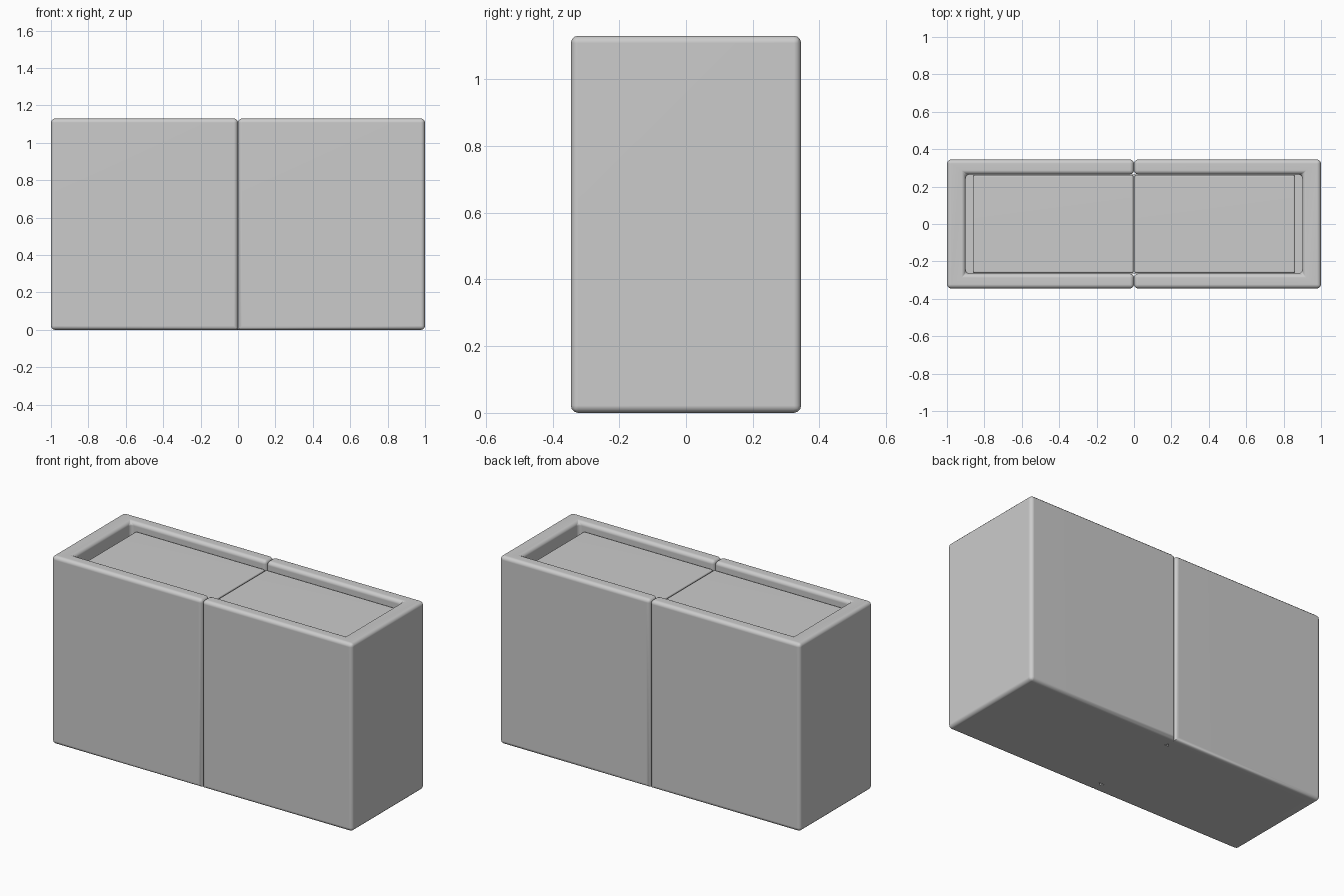
import bpy, bmesh

if "Cube" in bpy.data.objects:
    bpy.data.objects.remove(bpy.data.objects["Cube"])

LEN, DEP, TOP = 1.0, 0.345, 1.13      # half length, half depth, height
IN_X, IN_Y = 0.90, 0.265              # inside of the walls
FLOOR, FILL = 0.10, 1.083             # floor and filling heights


def make_prism(name, outline, z0, z1, bevel=0.0, segments=3, keep=lambda e: True, mirror=True):
    """Extrude a plan outline, round chosen edges, mirror to the other half."""
    bm = bmesh.new()
    face = bm.faces.new([bm.verts.new((x, y, z0)) for x, y in outline])
    ext = bmesh.ops.extrude_face_region(bm, geom=[face], use_keep_orig=True)
    for v in ext["geom"]:
        if isinstance(v, bmesh.types.BMVert):
            v.co.z = z1
    bmesh.ops.recalc_face_normals(bm, faces=bm.faces[:])
    if bevel:
        bmesh.ops.bevel(bm, geom=[e for e in bm.edges if keep(e)], offset=bevel,
                        segments=segments, profile=0.5, affect='EDGES')
    mesh = bpy.data.meshes.new(name)
    bm.to_mesh(mesh)
    bm.free()
    ob = bpy.data.objects.new(name, mesh)
    bpy.context.collection.objects.link(ob)
    bpy.ops.object.select_all(action='DESELECT')
    bpy.context.view_layer.objects.active = ob
    ob.select_set(True)
    bpy.ops.object.shade_smooth_by_angle(angle=0.8)
    if mirror:
        m = ob.modifiers.new("mirror", 'MIRROR')
        m.use_mirror_merge = False
    ob.modifiers.new("normals", 'WEIGHTED_NORMAL').keep_sharp = True
    return ob


def rect(x0, x1, y):
    return [(x0, -y), (x1, -y), (x1, y), (x0, y)]


def rounded_wall_edge(e):
    """Everything except the underside edges facing the floor or the seam."""
    a, b = (v.co for v in e.verts)
    if max(a.z, b.z) > 0.01:
        return True
    outer_end = min(a.x, b.x) > LEN - 0.01
    outer_side = min(abs(a.y), abs(b.y)) > DEP - 0.01
    return outer_end or outer_side


# Walls: U-shaped in plan, one per half, meeting at the centre seam
walls = [(0, -DEP), (LEN, -DEP), (LEN, DEP), (0, DEP),
         (0, IN_Y), (IN_X, IN_Y), (IN_X, -IN_Y), (0, -IN_Y)]
make_prism("planter_walls", walls, 0, TOP, 0.022, 3, rounded_wall_edge)

# Floor closing the underside
make_prism("planter_floor", rect(-IN_X, IN_X, IN_Y), 0, FLOOR, mirror=False)

# Filling blocks, with a slot at each end
make_prism("inner_block", rect(0.003, 0.862, IN_Y - 0.002), FLOOR, FILL, 0.01, 2)
